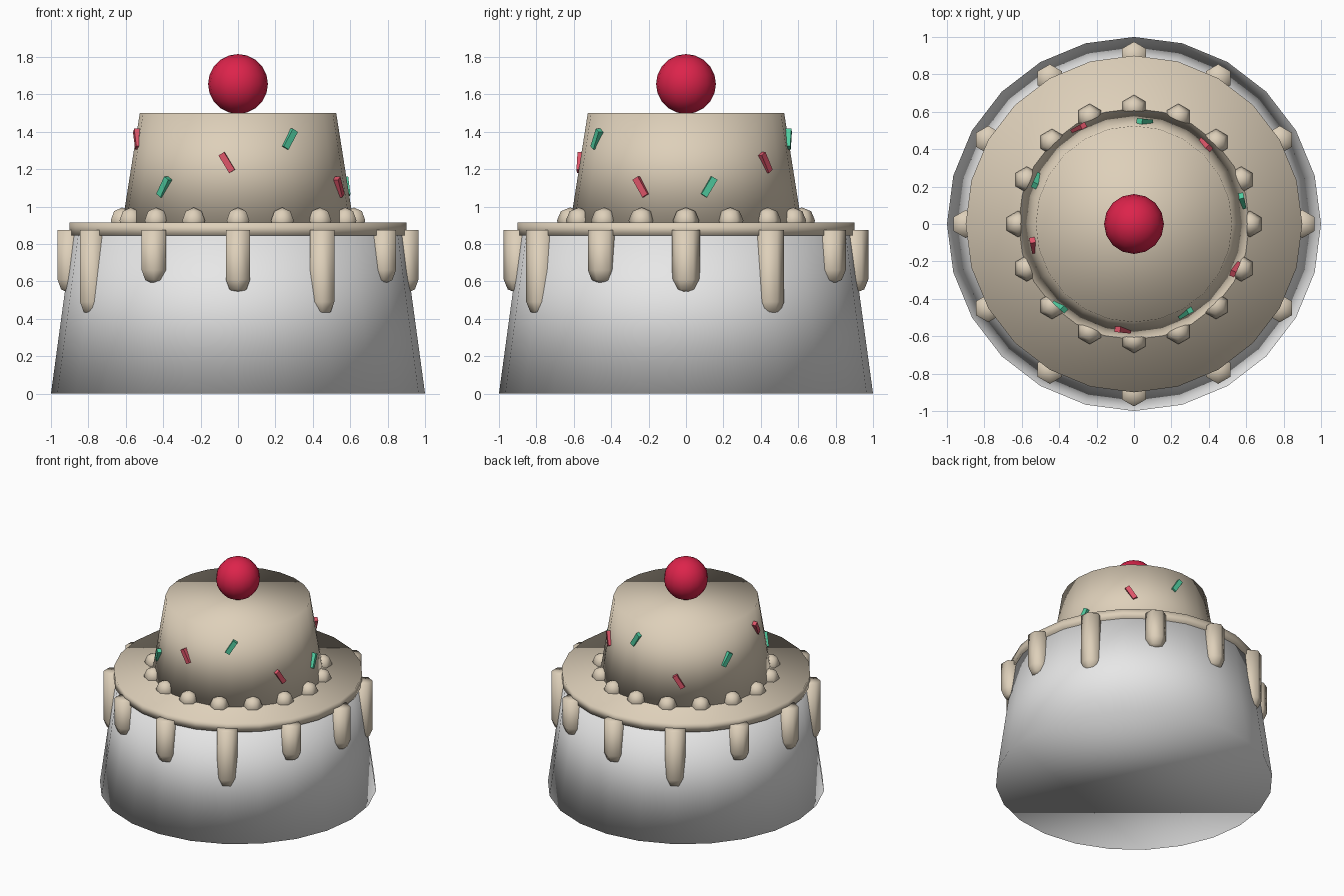
import bpy, bmesh, math
from mathutils import Matrix, Vector

if "Cube" in bpy.data.objects:
    bpy.data.objects.remove(bpy.data.objects["Cube"])


def material(name, rgb):
    m = bpy.data.materials.new(name)
    m.diffuse_color = (*rgb, 1)
    m.use_nodes = True
    m.node_tree.nodes["Principled BSDF"].inputs["Base Color"].default_value = m.diffuse_color
    return m


SPONGE = material("white_sponge", (0.80, 0.80, 0.80))
ICING = material("cream_icing", (0.73, 0.63, 0.49))
CHERRY = material("cherry_red", (0.72, 0.017, 0.07))
PINK = material("sprinkle_pink", (0.72, 0.09, 0.14))
GREEN = material("sprinkle_green", (0.08, 0.60, 0.35))


def finish(bm, name, mat, smooth=True):
    bmesh.ops.recalc_face_normals(bm, faces=bm.faces)
    for f in bm.faces:
        f.smooth = smooth
    mesh = bpy.data.meshes.new(name)
    bm.to_mesh(mesh)
    bm.free()
    mesh.materials.append(mat)
    ob = bpy.data.objects.new(name, mesh)
    bpy.context.collection.objects.link(ob)
    return ob


def frustum(name, r0, r1, z0, z1, mat, sides=24):
    bm = bmesh.new()
    bmesh.ops.create_cone(bm, cap_ends=True, segments=sides, radius1=r0, radius2=r1,
                          depth=z1 - z0, matrix=Matrix.Translation((0, 0, (z0 + z1) / 2)))
    return finish(bm, name, mat)


def ball(name, loc, r, u, v, mat):
    bm = bmesh.new()
    bmesh.ops.create_uvsphere(bm, u_segments=u, v_segments=v, radius=r,
                              matrix=Matrix.Translation(loc))
    return finish(bm, name, mat)


def drip(name, x, y, top, bottom, r):
    # hexagonal rod with a rounded lower tip
    bm = bmesh.new()
    bmesh.ops.create_uvsphere(bm, u_segments=6, v_segments=4, radius=r)
    for v in bm.verts:
        if v.co.z > 0.01:
            flat = Vector((v.co.x, v.co.y, 0))
            if flat.length > 0.001:
                flat = flat.normalized() * r
            v.co = flat + Vector((0, 0, top - bottom - r))
        v.co += Vector((x, y, bottom + r))
    return finish(bm, name, ICING)


# Tiers and icing slab
frustum("lower_tier", 1.0, 0.88, 0.0, 0.88, SPONGE)
frustum("icing_slab", 0.9, 0.9, 0.845, 0.915, ICING)
frustum("upper_tier", 0.62, 0.525, 0.90, 1.5, ICING)

# Cherry on top
ball("cherry", (0, 0, 1.655), 0.16, 16, 10, CHERRY)

# Icing drips around the slab, three lengths repeating
for i in range(12):
    a = math.radians(30 * i)
    drip(f"drip_{i}", 0.9 * math.cos(a), 0.9 * math.sin(a), 0.875,
         (0.535, 0.415, 0.585)[i % 3], 0.075)

# Piped beads where the tiers meet
for i in range(16):
    a = math.tau * i / 16
    ball(f"bead_{i}", (0.62 * math.cos(a), 0.62 * math.sin(a), 0.925), 0.07, 6, 4, ICING)

# Sprinkles: alternating colours and tilts, three heights
for i in range(10):
    a = math.radians(12 + 36 * i)
    z = (1.105, 1.235, 1.36)[i % 3]
    r = 0.62 - 0.158 * (z - 0.90)
    tilt = 0.55 if i % 2 == 0 else -0.55
    m = (Matrix.Rotation(a, 4, 'Z') @ Matrix.Translation((r, 0, z))
         @ Matrix.Rotation(-tilt, 4, 'X') @ Matrix.Diagonal((0.035, 0.035, 0.11, 1)))
    bm = bmesh.new()
    bmesh.ops.create_cube(bm, size=1, matrix=m)
    finish(bm, f"sprinkle_{i}", GREEN if i % 2 == 0 else PINK, smooth=False)
